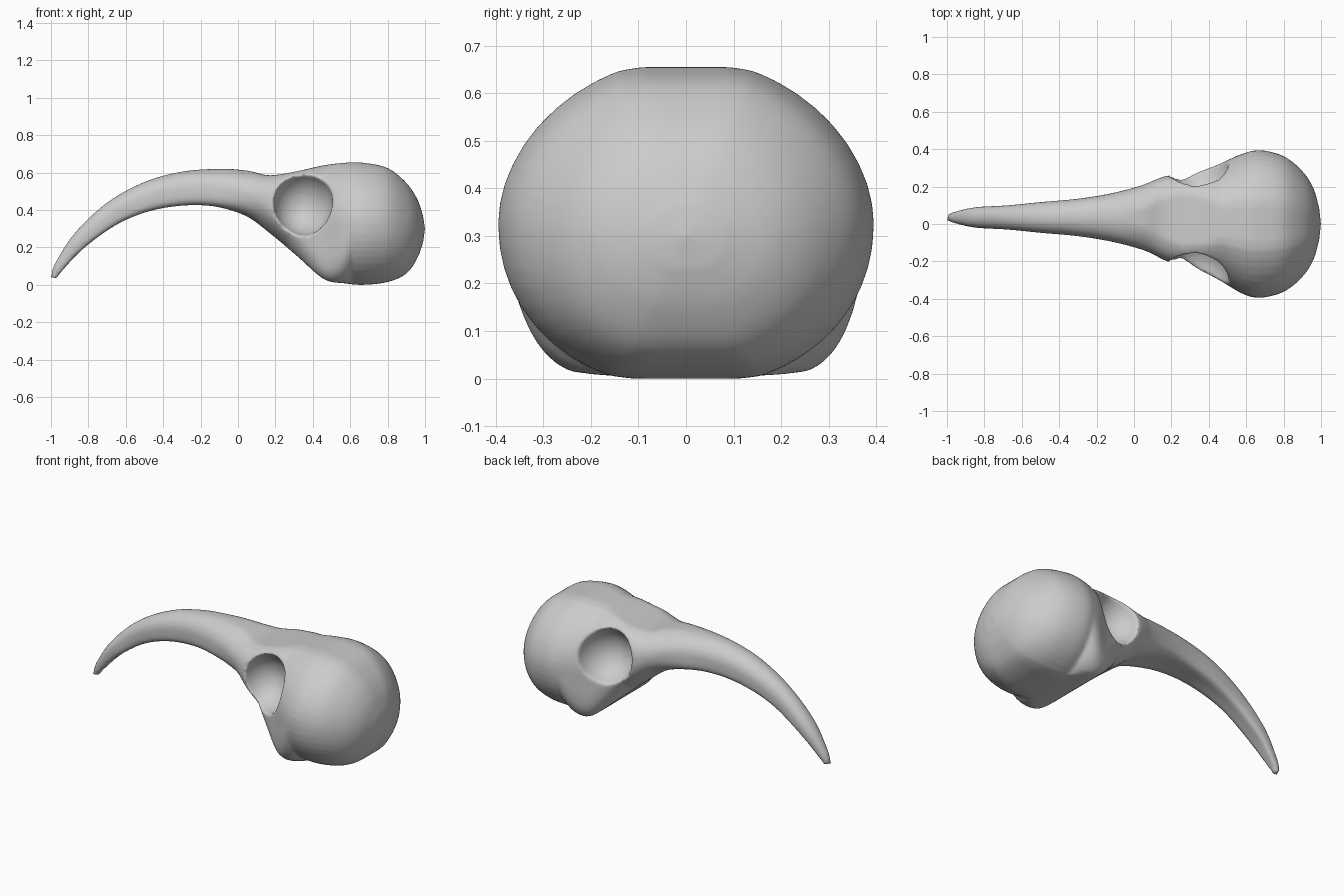
import bpy
import bmesh
from math import cos, sin, pi, copysign
from mathutils import Vector

default_cube = bpy.data.objects.get("Cube")
if default_cube:
    bpy.data.objects.remove(default_cube, do_unlink=True)

# Single bone colour
bone = bpy.data.materials.new("bone_grey")
bone.use_nodes = True
bone.diffuse_color = (0.6, 0.6, 0.6, 1)
bone.node_tree.nodes["Principled BSDF"].inputs["Base Color"].default_value = bone.diffuse_color

SIDES = 48
STEPS = 5

# Cross-section stations: top x, top z, bottom x, bottom z, half width
STATIONS = [
    (-1, .06, -.97, .03, .02),
    (-.97, .13, -.93, .08, .033),
    (-.87, .28, -.82, .19, .055),
    (-.7, .44, -.65, .31, .065),
    (-.5, .55, -.48, .38, .083),
    (-.3, .605, -.3, .41, .1),
    (-.1, .62, -.13, .405, .13),
    (.05, .61, .05, .36, .175),
    (.17, .585, .19, .26, .23),
    (.32, .608, .32, .15, .255),
    (.45, .637, .46, .03, .31),
    (.57, .652, .57, .008, .37),
    (.67, .652, .67, 0, .395),
    (.8, .624, .8, .015, .363),
    (.9, .545, .9, .06, .283),
    (.96, .455, .96, .145, .19),
    (.99, .365, .99, .23, .085),
]


def spline(a, b, c, d, t):
    """Smooth interpolation between b and c."""
    return b + t * (c - a + t * (2*a - 5*b + 4*c - d + t * (3*(b - c) + d - a))) / 2


def smooth_stations(stations):
    padded = [stations[0]] + stations + [stations[-1]]
    for i in range(len(stations) - 1):
        for step in range(STEPS):
            yield [spline(*values, step / STEPS) for values in zip(*padded[i:i + 4])]
    yield stations[-1]


def bump(x, centre, reach):
    """Weight that is full at the centre and fades to nothing at the reach."""
    return max(0, 1 - abs(x - centre) / reach)


def section_ring(bm, station):
    """Ring between a top and a bottom point, squared off at beak, brow and jaw."""
    xt, zt, xb, zb, half_width = station
    top, bottom = Vector((xt, 0, zt)), Vector((xb, 0, zb))
    middle, up = (top + bottom) / 2, (top - bottom) / 2
    beak = min(1, max(0, -middle.x / .2 + .5))
    top_power = 2 / (1.9 + .2 * beak + 1.3 * bump(middle.x, .27, .2))
    bottom_power = 2 / (2.1 + 1.5 * beak + 4 * bump(middle.x, .44, .17))
    middle.y = .035 * min(1, max(0, (.6 - middle.x) / .5))
    ring = []
    for k in range(SIDES):
        angle = 2 * pi * k / SIDES
        c, s = cos(angle), sin(angle)
        power = top_power if s > 0 else bottom_power
        side = copysign(abs(c) ** power, c)
        height = copysign(abs(s) ** power, s) * (1.06 - .06 * beak)
        height = max(-1, min(1, height))
        if s < 0:
            # Shallow groove along the underside of the beak
            height *= 1 - .15 * beak * (1 - side * side)
        ring.append(bm.verts.new(middle + up * height + Vector((0, side * half_width, 0))))
    return ring


def link_mesh(name, bm):
    bmesh.ops.recalc_face_normals(bm, faces=bm.faces)
    mesh = bpy.data.meshes.new(name)
    bm.to_mesh(mesh)
    bm.free()
    mesh.materials.append(bone)
    obj = bpy.data.objects.new(name, mesh)
    bpy.context.collection.objects.link(obj)
    return obj


def socket_cutter(name, side):
    """Egg-shaped hollow that carves one eye socket."""
    bm = bmesh.new()
    bmesh.ops.create_uvsphere(bm, u_segments=32, v_segments=20, radius=1)
    egg = link_mesh(name, bm)
    egg.scale = (.16, .195, .175)
    egg.location = (.345, .03 + side * .29, .44)
    egg.rotation_euler = (side * .3, 0, side * -.2)
    egg.hide_render = True
    egg.hide_set(True)
    return egg


# Skull: curved beak, face and braincase as one loft
bm = bmesh.new()
rings = [section_ring(bm, station) for station in smooth_stations(STATIONS)]
for first, second in zip(rings, rings[1:]):
    for k in range(SIDES):
        n = (k + 1) % SIDES
        bm.faces.new((first[k], first[n], second[n], second[k]))

# Closed beak tip and rounded back of the braincase
for ring, pole in ((rings[0], (-1, .02, .04)), (rings[-1], (1, 0, .3))):
    centre = bm.verts.new(pole)
    for k in range(SIDES):
        bm.faces.new((ring[k], ring[(k + 1) % SIDES], centre))
skull = link_mesh("skull", bm)

# Eye sockets
for name, side in (("front_socket_cutter", -1), ("back_socket_cutter", 1)):
    cut = skull.modifiers.new(name, "BOOLEAN")
    cut.operation = "DIFFERENCE"
    cut.solver = "EXACT"
    cut.object = socket_cutter(name, side)

# Even bone surface with softened socket rims
remesh = skull.modifiers.new("even_surface", "REMESH")
remesh.mode = "VOXEL"
remesh.voxel_size = .01
remesh.use_smooth_shade = True
soften = skull.modifiers.new("soft_rims", "SMOOTH")
soften.factor = .5
soften.iterations = 6
